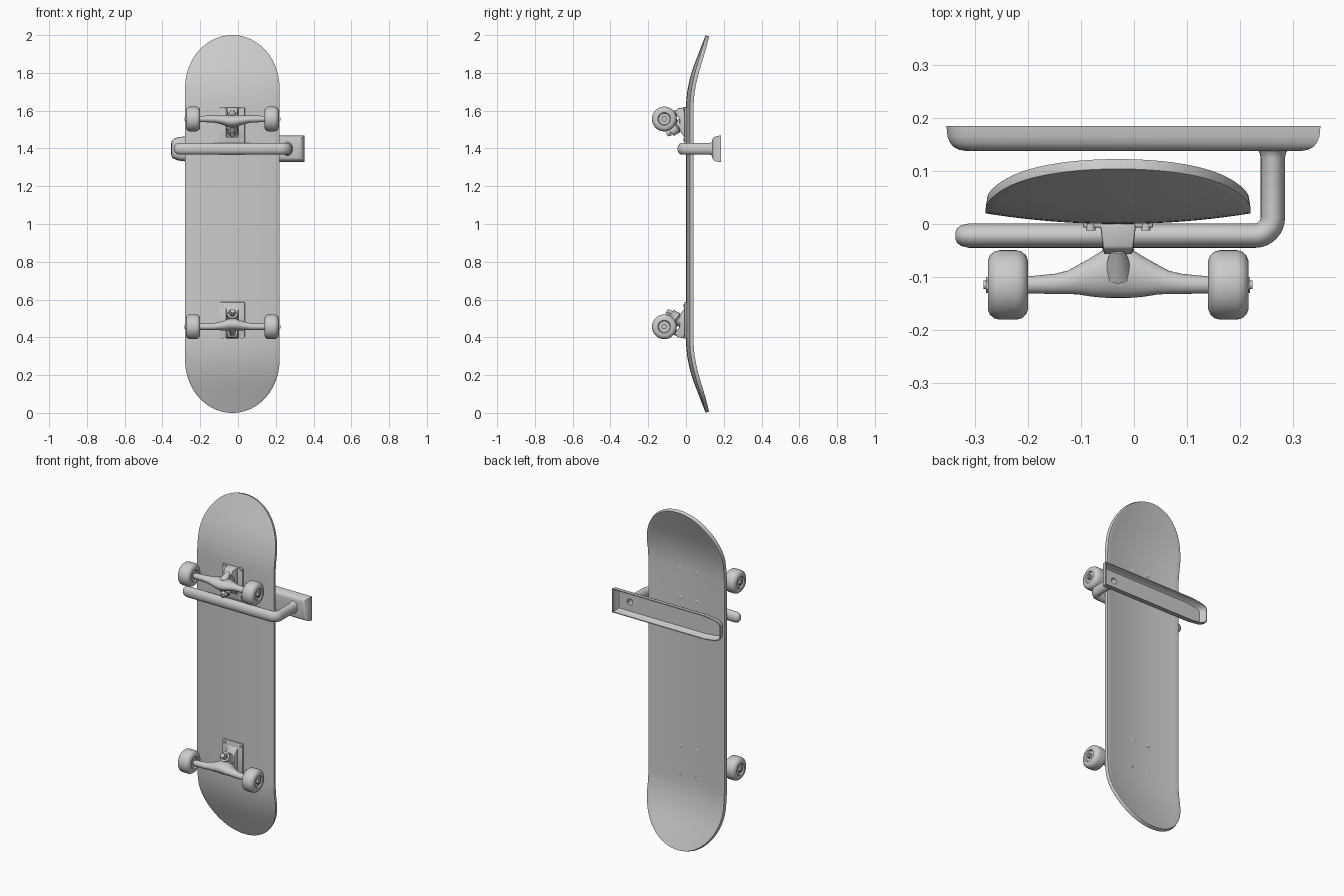
import bpy, bmesh
from math import sin, cos, pi, sqrt, radians
from mathutils import Vector

if "Cube" in bpy.data.objects:
    bpy.data.objects.remove(bpy.data.objects["Cube"])

TRUCK_ORIGIN = (-0.03, 0, 1.006)   # truck parts are mirrored about this point


def finish(name, bm, origin=(0, 0, 0), mirror=""):
    me = bpy.data.meshes.new(name)
    bm.to_mesh(me)
    bm.free()
    ob = bpy.data.objects.new(name, me)
    ob.location = origin
    bpy.context.collection.objects.link(ob)
    if mirror:
        m = ob.modifiers.new("mirror", 'MIRROR')
        m.use_axis = ["X" in mirror, "Y" in mirror, "Z" in mirror]
        m.use_mirror_merge = False
    return ob


def bevel(ob, width, segments=2):
    b = ob.modifiers.new("bevel", 'BEVEL')
    b.width, b.segments, b.limit_method = width, segments, 'ANGLE'
    b.angle_limit = radians(40)


def loft(name, rings, **kw):
    """Skin a list of equal-length point rings and cap both ends."""
    bm = bmesh.new()
    vs = [[bm.verts.new(p) for p in r] for r in rings]
    n = len(vs[0])
    for a, b in zip(vs, vs[1:]):
        for i in range(n):
            j = (i + 1) % n
            bm.faces.new((a[i], a[j], b[j], b[i]))
    bm.faces.new(vs[0])
    bm.faces.new(vs[-1])
    bmesh.ops.recalc_face_normals(bm, faces=bm.faces)
    return finish(name, bm, **kw)


def lathe(name, start, direction, profile, n=32, **kw):
    """Turn (distance, radius) pairs about an axis."""
    q = Vector(direction).to_track_quat('Z', 'Y')
    s = Vector(start)
    rings = [[s + q @ Vector((r * cos(2 * pi * i / n), r * sin(2 * pi * i / n), d))
              for i in range(n)] for d, r in profile]
    return loft(name, rings, **kw)


# Deck: grid with rounded ends, kicked tips and a shallow concave
def kick(d):
    if d < 0.61:
        return 0
    return 0.386 * (d - 0.61) ** 2 / 0.48 if d < 0.85 else 0.046 + 0.386 * (d - 0.85)


def half_width(d):
    return 0.25 if d < 0.72 else 0.25 * sqrt(max(0, 1 - ((d - 0.72) / 0.28) ** 2)) + 0.004 * (d - 0.72)


half = [0.61 * i / 6 for i in range(7)] + [0.64, 0.67, 0.7]
half += [0.72 + 0.28 * sin(pi / 2 * i / 20) for i in range(20)] + [0.9995]
rows = [-d for d in reversed(half[1:])] + half
bm = bmesh.new()
grid = []
for d in rows:
    w = half_width(abs(d))
    xs = [w * (i / 10 - 1) for i in range(21)]
    grid.append([bm.verts.new((-0.03 + x, kick(abs(d)) + 0.02 * (x / 0.25) ** 2, 1 + d)) for x in xs])
for a, b in zip(grid, grid[1:]):
    for i in range(20):
        bm.faces.new((a[i], a[i + 1], b[i + 1], b[i]))
deck = finish("deck", bm)
sol = deck.modifiers.new("thickness", 'SOLIDIFY')
sol.thickness, sol.offset = 0.02, -1
bevel(deck, 0.004)

# Wheels and axle nuts
T = dict(origin=TRUCK_ORIGIN)
AX = (0, -0.115, 0.55)
lathe("wheel", AX, (1, 0, 0),
      [(0.178, 0.012), (0.178, 0.03), (0.170, 0.034), (0.170, 0.046), (0.174, 0.056), (0.182, 0.063),
       (0.192, 0.0655), (0.224, 0.0655), (0.234, 0.063), (0.242, 0.056), (0.246, 0.046),
       (0.246, 0.034), (0.238, 0.03), (0.238, 0.012)], n=48, mirror="XZ", **T)
lathe("axle_nut", AX, (1, 0, 0), [(0.236, 0.015), (0.249, 0.015)], n=6, mirror="XZ", **T)
lathe("axle", AX, (1, 0, 0), [(-0.254, 0.008), (0.254, 0.008)], n=16, mirror="Z", **T)

# Hanger: elliptical sections swelling to the middle (x, y, z, ry, rz)
sections = [(0.172, -0.115, 0.55, 0.016, 0.016), (0.12, -0.113, 0.55, 0.019, 0.018),
            (0.095, -0.110, 0.549, 0.022, 0.019), (0.075, -0.105, 0.547, 0.028, 0.021),
            (0.05, -0.100, 0.544, 0.037, 0.025), (0.028, -0.094, 0.54, 0.045, 0.03),
            (0.012, -0.092, 0.538, 0.048, 0.032)]
sections += [(-s[0],) + s[1:] for s in reversed(sections)]
loft("hanger", [[(x, y + ry * cos(2 * pi * i / 24), z + rz * sin(2 * pi * i / 24)) for i in range(24)]
                for x, y, z, ry, rz in sections], mirror="Z", **T)
lathe("hanger_pivot", (0, -0.095, 0.55), (0, 0.045, 0.035),
      [(0, 0.028), (0.04, 0.018), (0.06, 0.014)], n=20, mirror="Z", **T)

# Kingpin with bushings, washer and nut
lathe("kingpin_bushing", (0, -0.015, 0.528), (0, -0.07, -0.05),
      [(0, 0.030), (0.03, 0.030), (0.036, 0.025), (0.042, 0.03), (0.07, 0.026), (0.074, 0.028),
       (0.08, 0.028), (0.08, 0.012), (0.106, 0.012)], n=28, mirror="Z", **T)
lathe("kingpin_nut", (0, -0.015, 0.528), (0, -0.07, -0.05),
      [(0.08, 0.019), (0.098, 0.019)], n=6, mirror="Z", **T)

# Baseplate and its raised pedestal
plate = loft("truck_baseplate", [[(x, y, z) for x, z in
             ((-0.066, 0.42), (0.066, 0.42), (0.066, 0.61), (-0.066, 0.61))] for y in (0.004, -0.007)],
             mirror="Z", **T)
bevel(plate, 0.003)
side = [(0, 0.612), (-0.045, 0.606), (-0.058, 0.585), (-0.034, 0.55), (-0.034, 0.49), (0, 0.44)]
ped = loft("truck_pedestal", [[(s * (0.034 + y * 0.12), y, z) for y, z in side] for s in (-1, 1)],
           mirror="Z", **T)
bevel(ped, 0.004)

# Mounting bolts through the deck
for z in (0.439, 0.604):
    lathe("deck_bolt", (0.052, 0.0235, z), (0, -1, 0),
          [(0, 0.006), (0.002, 0.009), (0.026, 0.009), (0.036, 0.009)], n=12, mirror="XZ", **T)

# Wall bracket: hollow-backed plate, tapered and rounded at the left end
ZB = 1.398
out = [(0.352, 0.07), (-0.25, 0.07), (-0.32, 0.061), (-0.34, 0.053), (-0.35, 0.043), (-0.354, 0.03)]
out += [(x, -h) for x, h in reversed(out)]
steps = [(0.147, 0.02), (0.155, 0.012), (0.185, 0.006), (0.185, 0), (0.165, 0.002), (0.153, 0.007),
         (0.145, 0.014), (0.140, 0.024), (0.138, 0.036)]
wall_plate = loft("wall_plate", [[(x * (1 - i / 0.353), y, ZB + h * (1 - i / 0.07 * 0.8)) for x, h in out]
                                 for y, i in steps])

# Support arm: oval bar swept round the corner into the wall plate (x, y, angle, scale)
path = [(-0.337, -0.022, 0, 0.3), (-0.334, -0.022, 0, 0.6), (-0.326, -0.022, 0, 0.85),
        (-0.312, -0.022, 0, 1)]
R = 0.034
for k in range(9):
    a = pi / 2 * k / 8
    path.append((0.262 - R + R * sin(a), -0.022 + R - R * cos(a), a, 1))
path += [(0.262, 0.125, pi / 2, 1), (0.262, 0.134, pi / 2, 1.08), (0.262, 0.142, pi / 2, 1.3),
         (0.262, 0.144, pi / 2, 0.68), (0.262, 0.09, pi / 2, 0.68)]
rings = []
for x, y, a, s in path:
    ring = []
    for i in range(28):
        t = 2 * pi * i / 28
        c = 0.023 * s * cos(t)
        ring.append((x - sin(a) * c, y + cos(a) * c, ZB + 0.031 * s * sin(t)))
    rings.append(ring)
loft("support_arm", rings)

# Screw hole through the wall plate into the arm
cutter = lathe("hole_cutter", (0.262, 0.12, ZB), (0, 1, 0), [(0, 0.018), (0.05, 0.018)], n=28)
cutter.hide_render = True
hole = wall_plate.modifiers.new("hole", 'BOOLEAN')
hole.operation, hole.object = 'DIFFERENCE', cutter

# Apply modifiers and smooth, keeping hard edges
bpy.ops.object.select_all(action='DESELECT')
for ob in bpy.context.scene.objects:
    if ob != cutter:
        ob.select_set(True)
bpy.context.view_layer.objects.active = deck
bpy.ops.object.convert(target='MESH')
bpy.ops.object.shade_smooth_by_angle(angle=radians(35))
bpy.data.objects.remove(cutter)
